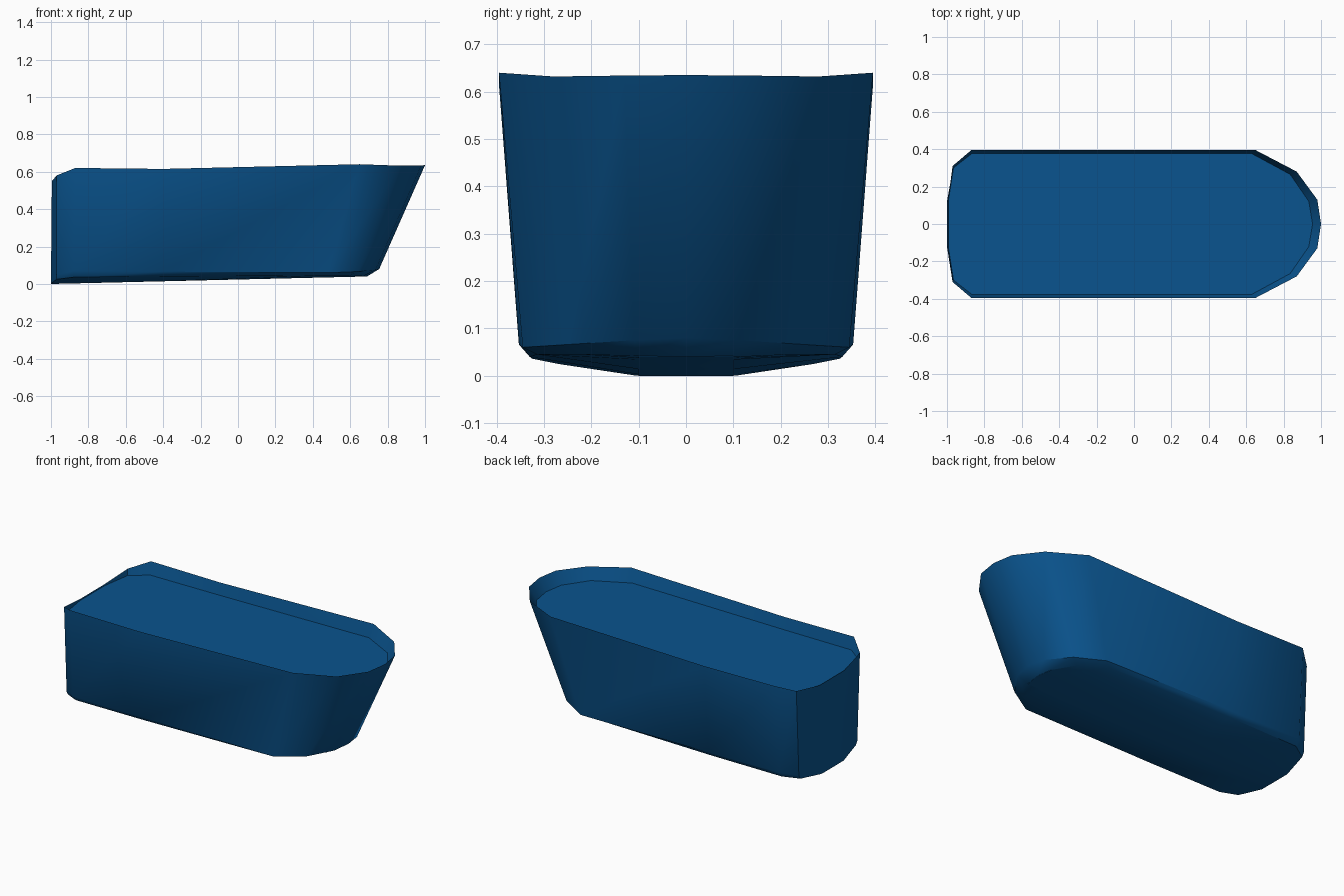
import bpy, bmesh, math

if "Cube" in bpy.data.objects:
    bpy.data.objects.remove(bpy.data.objects["Cube"])

mat = bpy.data.materials.new("hull_blue")
mat.diffuse_color = (0.003, 0.088, 0.27, 1)
mat.use_nodes = True
mat.node_tree.nodes["Principled BSDF"].inputs["Base Color"].default_value = mat.diffuse_color

# Half outlines from stern to bow tip (x, y, z)
rim = [(-0.995, .12, .55), (-.97, .31, .58), (-.87, .395, .62), (-.4, .395, .615),
       (.65, .395, .64), (.87, .28, .632), (.98, .13, .634), (1, 0, .635)]
chine = [(-1, .12, .012), (-.97, .285, .048), (-.88, .352, .07), (-.4, .353, .066),
         (.48, .345, .06), (.64, .25, .066), (.735, .11, .075), (.755, 0, .08)]
bottom = [(-1, .11, .001), (-.97, .27, .025), (-.88, .325, .036), (-.4, .33, .04),
          (.44, .315, .045), (.59, .22, .045), (.67, .1, .042), (.69, 0, .04)]
keel = [(x, min(y, .1), .04 * (x + 1) / 1.69) for x, y, z in bottom]
deck = [(-.993, .12, .542), (-.965, .3, .542), (-.865, .378, .543), (-.4, .378, .545),
        (.63, .376, .557), (.835, .265, .56), (.935, .12, .56), (.955, 0, .56)]


def add_ring(bm, half):
    left = [bm.verts.new(p) for p in half]
    right = [bm.verts.new((x, -y, z)) for x, y, z in half[:-1]]
    return left + right[::-1]


def bridge(bm, a, b):
    n = len(a)
    for i in range(n):
        j = (i + 1) % n
        bm.faces.new((a[i], a[j], b[j], b[i]))


def cap(bm, ring):
    n = len(ring)
    for i in range(n // 2):
        loop = [ring[i], ring[i + 1], ring[n - 2 - i], ring[n - 1 - i]]
        bm.faces.new(list(dict.fromkeys(loop)))


# One closed skin: sunken deck, gunwale, sides, chine, keel plane
bm = bmesh.new()
rings = [add_ring(bm, h) for h in (deck, rim, chine, bottom, keel)]
for a, b in zip(rings, rings[1:]):
    bridge(bm, a, b)
cap(bm, rings[0])
cap(bm, rings[-1])
bmesh.ops.recalc_face_normals(bm, faces=bm.faces)
mesh = bpy.data.meshes.new("boat_hull")
bm.to_mesh(mesh)
bm.free()
mesh.materials.append(mat)
hull = bpy.data.objects.new("boat_hull", mesh)
bpy.context.collection.objects.link(hull)

# Smooth sides with sharp edges kept
bpy.context.view_layer.objects.active = hull
hull.select_set(True)
bpy.ops.object.shade_smooth_by_angle(angle=math.radians(40))
